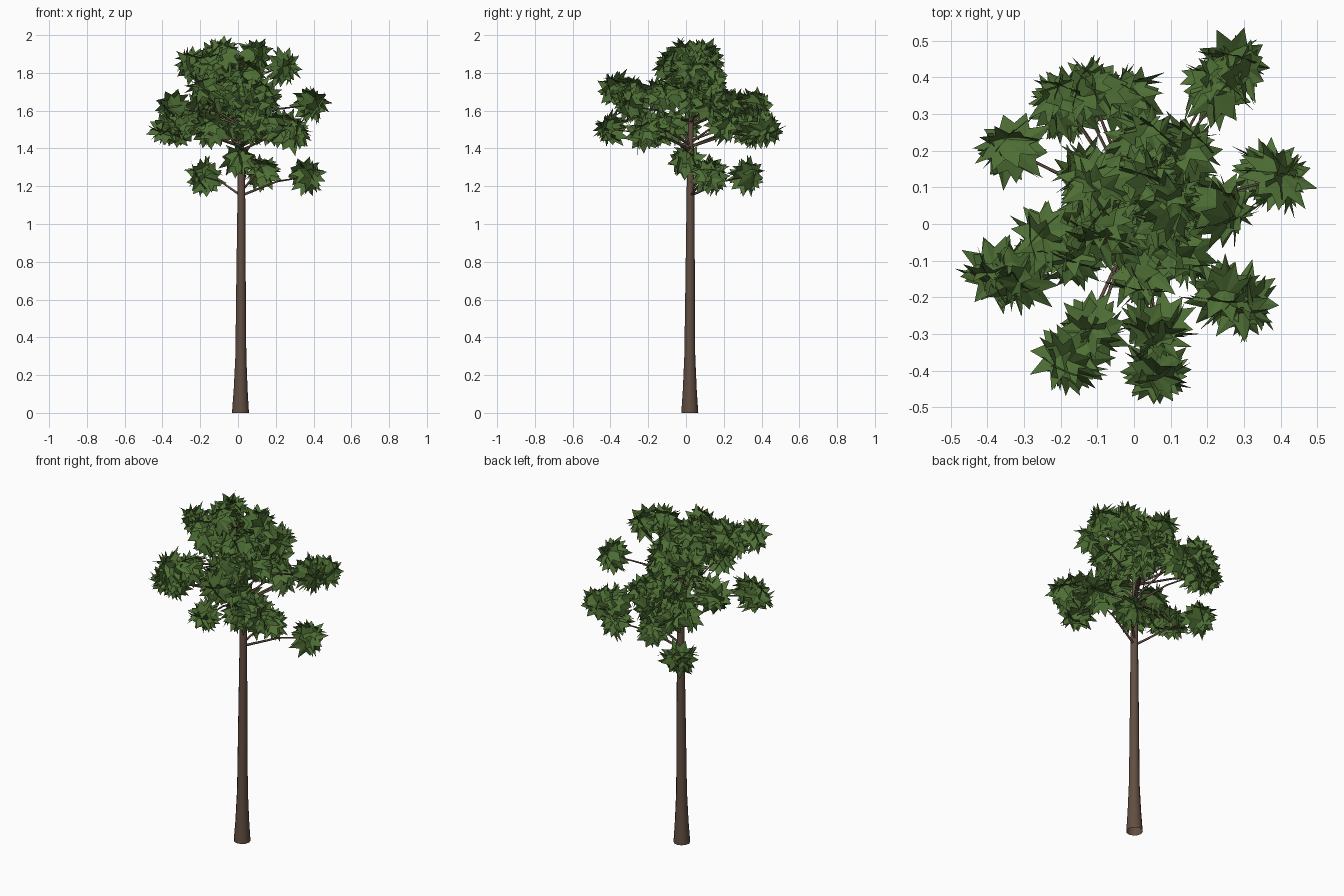
import bpy, bmesh, math, random
from mathutils import Vector, Euler

if "Cube" in bpy.data.objects:
    bpy.data.objects.remove(bpy.data.objects["Cube"])

random.seed(5)
UP = Vector((0, 0, 1))


def material(name, rgb):
    m = bpy.data.materials.new(name)
    m.diffuse_color = (*rgb, 1)
    m.use_nodes = True
    m.node_tree.nodes["Principled BSDF"].inputs["Base Color"].default_value = m.diffuse_color
    return m


BARK = material("brown bark", (0.12, 0.077, 0.053))
LEAF = material("leaf green", (0.078, 0.16, 0.036))


def finish(bm, name, mat, smooth=False):
    me = bpy.data.meshes.new(name)
    bm.to_mesh(me)
    bm.free()
    me.materials.append(mat)
    ob = bpy.data.objects.new(name, me)
    bpy.context.collection.objects.link(ob)
    for p in me.polygons:
        p.use_smooth = smooth
    return ob


def tube(bm, path, sides):
    """Sweep a ring along (point, radius) pairs."""
    rings = []
    for i, (p, r) in enumerate(path):
        a = Vector(path[max(i - 1, 0)][0])
        b = Vector(path[min(i + 1, len(path) - 1)][0])
        q = UP.rotation_difference((b - a).normalized())
        rings.append([bm.verts.new(Vector(p) + q @ Vector((r * math.cos(t), r * math.sin(t), 0)))
                      for t in (2 * math.pi * k / sides for k in range(sides))])
    for lo, hi in zip(rings, rings[1:]):
        for k in range(sides):
            n = (k + 1) % sides
            bm.faces.new((lo[k], lo[n], hi[n], hi[k]))


def leaf_star(bm, centre, axis, size, points=9):
    """Nearly flat star of leaves facing along axis."""
    q = UP.rotation_difference(axis)
    spin = random.uniform(0, 6.28)
    apex = bm.verts.new(centre + axis * size * 0.16)
    rim = []
    for k in range(points * 2):
        tip = k % 2 == 0
        r = size * (random.uniform(0.85, 1.12) if tip else 0.62)
        h = size * (random.uniform(-0.1, 0.05) if tip else 0.04)
        t = spin + math.pi * k / points
        rim.append(bm.verts.new(centre + q @ Vector((r * math.cos(t), r * math.sin(t), h))))
    for k in range(points * 2):
        bm.faces.new((apex, rim[k], rim[(k + 1) % len(rim)]))


# Trunk with flared base
bm = bmesh.new()
tube(bm, [((0.013, 0.02, 0), 0.045), ((0.014, 0.02, 0.12), 0.037), ((0.015, 0.02, 0.3), 0.029),
          ((0.016, 0.022, 0.7), 0.025), ((0.018, 0.024, 1.2), 0.020),
          ((0.015, 0.025, 1.5), 0.015), ((0.0, 0.03, 1.85), 0.006)], 12)
finish(bm, "trunk", BARK, True)

# Foliage centres, one group per height
low = [(0.36, 0.13, 1.25), (-0.18, 0.32, 1.25), (0.13, 0.12, 1.27), (0.01, 0.0, 1.33)]
middle = [(0.27, 0.42, 1.50), (0.21, 0.37, 1.50), (-0.02, 0.34, 1.53), (-0.14, 0.33, 1.50),
          (-0.37, -0.13, 1.50), (-0.30, -0.14, 1.50), (0.07, -0.39, 1.50), (0.23, -0.19, 1.51),
          (0.29, -0.22, 1.48), (0.13, 0.20, 1.52), (0.05, -0.08, 1.52), (-0.14, -0.02, 1.50)]
upper = [(0.38, 0.12, 1.63), (-0.33, 0.20, 1.61), (-0.12, 0.36, 1.62),
         (-0.19, 0.33, 1.61), (0.06, -0.27, 1.62), (-0.17, -0.37, 1.71), (-0.11, -0.29, 1.69),
         (0.02, 0.23, 1.63), (0.13, 0.04, 1.65), (-0.12, 0.13, 1.71), (0.02, -0.14, 1.68),
         (0.12, -0.08, 1.68), (-0.03, 0.05, 1.66), (0.03, 0.13, 1.72)]
crown = [(-0.23, -0.04, 1.84), (-0.16, -0.08, 1.82), (-0.11, 0.10, 1.88), (-0.08, -0.02, 1.89),
         (0.09, 0.06, 1.88), (0.23, 0.04, 1.83), (0.06, 0.00, 1.79), (0.02, 0.11, 1.82),
         (-0.12, 0.02, 1.80), (-0.03, -0.03, 1.76)]

leaves, twigs = bmesh.new(), bmesh.new()
for group, drop in ((low, 0.1), (middle, 0.09), (upper, 0.09), (crown, 0.12)):
    for c in map(Vector, group):
        # Slender branch rising from the trunk and levelling off
        start = Vector((0.016, 0.025, c.z - drop))
        mid = start.lerp(c, 0.55) + Vector((0, 0, 0.02))
        tube(twigs, [(start, 0.007), (mid, 0.005), (c, 0.003)], 6)
        # Round tuft of crossing leaf stars
        turn = Euler([random.uniform(0, 6.28) for _ in range(3)]).to_matrix()
        for d in ((1, 0, 0), (0, 1, 0), (0, 0, 1), (1, 1, 1), (-1, 1, 1), (1, -1, 1)):
            axis = (turn @ Vector(d)).normalized()
            if axis.dot(Vector((c.x, c.y, 0.12))) < 0:
                axis = -axis
            offset = Vector([random.uniform(-0.012, 0.012) for _ in range(3)])
            leaf_star(leaves, c + offset + axis * 0.02, axis, random.uniform(0.095, 0.11))
finish(twigs, "branches", BARK, True)
finish(leaves, "foliage", LEAF)
